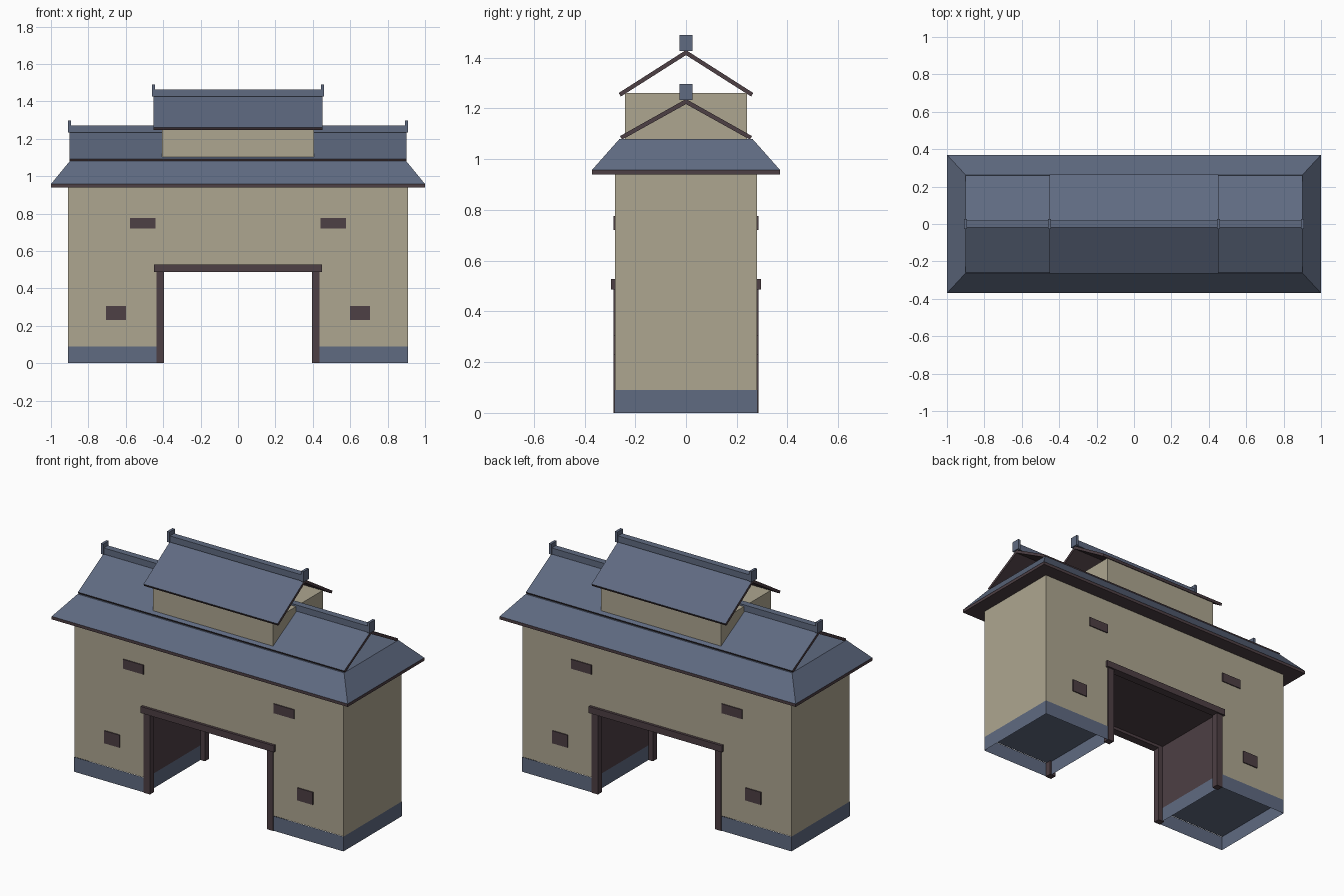
import bpy, bmesh

if "Cube" in bpy.data.objects:
    bpy.data.objects.remove(bpy.data.objects["Cube"])


def material(name, color):
    m = bpy.data.materials.new(name)
    m.diffuse_color = (*color, 1)
    m.use_nodes = True
    m.node_tree.nodes["Principled BSDF"].inputs["Base Color"].default_value = m.diffuse_color
    return m


PLASTER = material("plaster", (0.42, 0.38, 0.28))
TILE = material("blue_tile", (0.115, 0.145, 0.22))
WOOD = material("dark_wood", (0.075, 0.05, 0.058))


def finish(name, bm, mats):
    bm.normal_update()
    mesh = bpy.data.meshes.new(name)
    bm.to_mesh(mesh)
    bm.free()
    for m in mats:
        mesh.materials.append(m)
    ob = bpy.data.objects.new(name, mesh)
    bpy.context.collection.objects.link(ob)
    return ob


def frustum(name, lo, hi, mat, skip=()):
    """Ring lo to ring hi, each (x0, x1, y0, y1, z); skip 'top' / 'bottom' caps."""
    bm = bmesh.new()
    rings = []
    for x0, x1, y0, y1, z in (lo, hi):
        rings.append([bm.verts.new((x, y, z)) for x, y in ((x0, y0), (x1, y0), (x1, y1), (x0, y1))])
    a, b = rings
    for i in range(4):
        j = (i + 1) % 4
        bm.faces.new((a[i], a[j], b[j], b[i]))
    if "bottom" not in skip:
        bm.faces.new(a[::-1])
    if "top" not in skip:
        bm.faces.new(b)
    return finish(name, bm, [mat])


def box(name, x0, x1, y0, y1, z0, z1, mat, skip=()):
    return frustum(name, (x0, x1, y0, y1, z0), (x0, x1, y0, y1, z1), mat, skip)


def prism(name, profile, axis, half, mats, pick):
    """Extrude an (x or y, z) profile symmetrically along axis; pick(face) gives the slot."""
    bm = bmesh.new()

    def place(u, z, d):
        return (u, d, z) if axis == "y" else (d, u, z)
    verts = [bm.verts.new(place(u, z, -half)) for u, z in profile]
    face = bm.faces.new(verts)
    out = bmesh.ops.extrude_face_region(bm, geom=[face])["geom"]
    for v in out:
        if isinstance(v, bmesh.types.BMVert):
            v.co["xyz".index(axis)] = half
    bmesh.ops.recalc_face_normals(bm, faces=bm.faces)
    for f in bm.faces:
        f.normal_update()
        f.material_index = pick(f)
    return finish(name, bm, mats)


# Gate wall: arch-shaped block with timber-lined passage
def wall_slot(f):
    c = f.calc_center_median()
    if abs(c.x) < 0.5 and abs(f.normal.y) < 0.5 and c.z < 0.6:
        return 2
    if c.z < 0.1:
        return 1
    return 0


prism("gate_wall",
      [(-0.91, 0.09), (-0.425, 0.09), (-0.425, 0.505), (0.425, 0.505),
       (0.425, 0.09), (0.91, 0.09), (0.91, 0.95), (-0.91, 0.95)],
      "y", 0.28, [PLASTER, TILE, WOOD],
      lambda f: 1 if abs(f.normal.z) > 0.5 and f.calc_center_median().z < 0.2 else wall_slot(f))

# Stone footing, open underneath; mirrored left and right
for side, s in (("left", -1), ("right", 1)):
    def xs(a, b):
        return sorted((s * a, s * b))
    box(f"footing_{side}", *xs(0.425, 0.91), -0.282, 0.282, 0, 0.09, TILE, ("top", "bottom"))
    for end, e in (("front", -1), ("back", 1)):
        # Door posts and window shutters on both faces
        box(f"door_post_{side}_{end}", *xs(0.395, 0.437), *sorted((e * 0.245, e * 0.286)), 0, 0.49, WOOD)
        box(f"upper_window_{side}_{end}", *xs(0.44, 0.577), *sorted((e * 0.27, e * 0.286)), 0.72, 0.777, WOOD)
        box(f"lower_window_{side}_{end}", *xs(0.60, 0.705), *sorted((e * 0.27, e * 0.286)), 0.23, 0.307, WOOD)

for end, e in (("front", -1), ("back", 1)):
    box(f"lintel_{end}", -0.45, 0.45, *sorted((e * 0.245, e * 0.296)), 0.487, 0.527, WOOD)

# Hipped skirt roof with timber eave board
box("eave_board", -1, 1, -0.37, 0.37, 0.94, 0.958, WOOD, ("top",))
frustum("skirt_roof", (-1, 1, -0.37, 0.37, 0.958), (-0.9, 0.9, -0.262, 0.262, 1.08), TILE, ("bottom",))

# Raised clerestory storey
box("clerestory", -0.405, 0.405, -0.24, 0.24, 1.05, 1.26, PLASTER)


# Open gable roof with ridge beam and end blocks
def gable(name, half_x, half_y, eave, apex):
    t = 0.018
    profile = [(-half_y, eave), (0, apex - t), (half_y, eave),
               (half_y - 0.008, eave + t * 1.1), (0, apex), (-half_y + 0.008, eave + t * 1.1)]
    profile = [(-half_y + 0.008, eave - 0.003), (0, apex - t * 1.1), (half_y - 0.008, eave - 0.003),
               (half_y, eave + 0.011), (0, apex), (-half_y, eave + 0.011)]
    prism(name + "_roof", profile, "x", half_x, [WOOD, TILE],
          lambda f: 1 if f.normal.z > 0.3 and abs(f.normal.x) < 0.5 else 0)
    box(name + "_ridge", -half_x, half_x, -0.02, 0.02, apex - 0.004, apex + 0.034, TILE)
    for side, s in (("left", -1), ("right", 1)):
        x = s * half_x
        box(f"{name}_ridge_end_{side}", x - 0.008, x + 0.008, -0.026, 0.026, apex - 0.004, apex + 0.06, TILE)


gable("main", 0.9, 0.26, 1.08, 1.237)
gable("upper", 0.453, 0.265, 1.25, 1.43)
